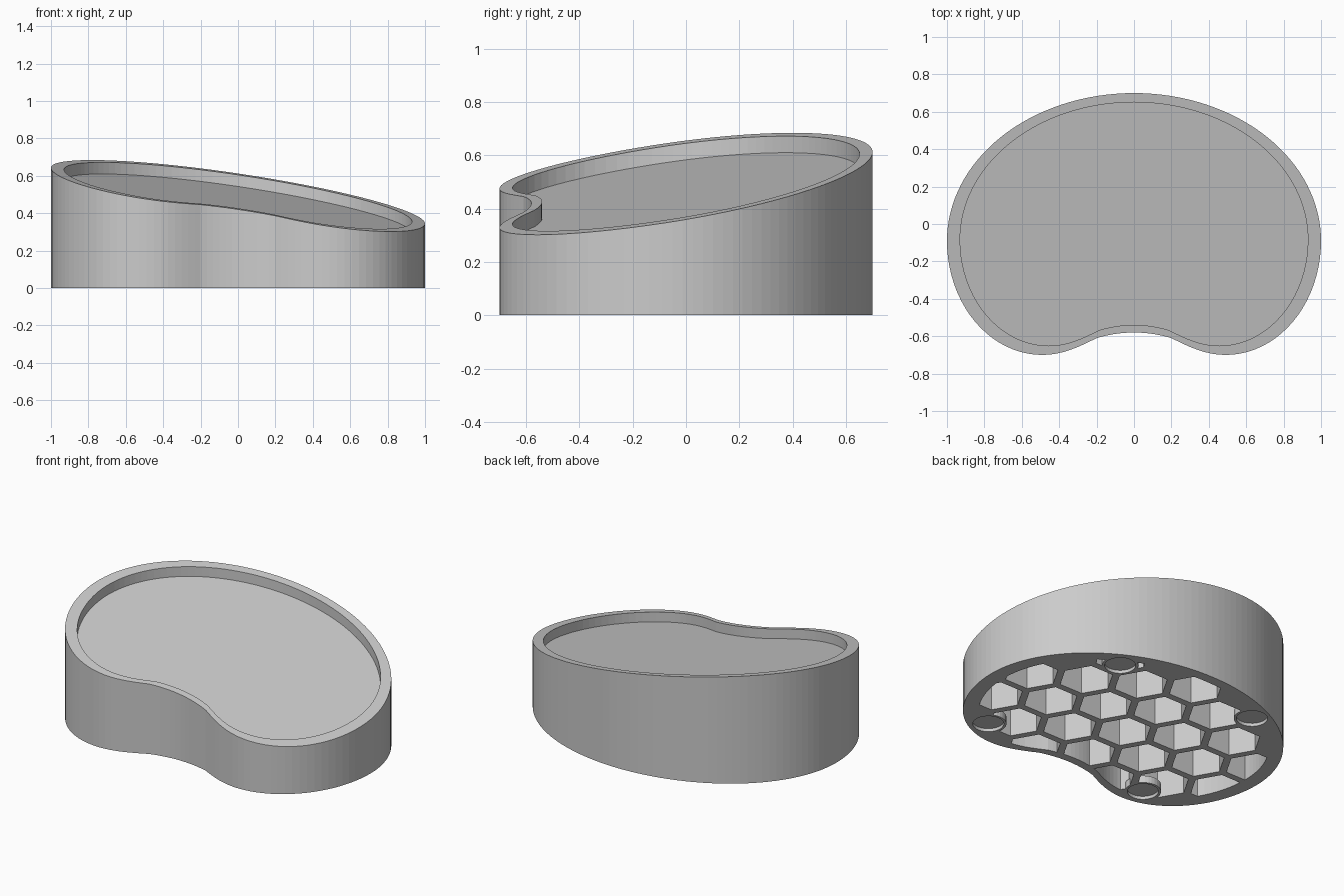
import bpy, bmesh, math

if "Cube" in bpy.data.objects:
    bpy.data.objects.remove(bpy.data.objects["Cube"])

PLANE = (0.507, -0.149, 0.15)          # tilted top: z = a + b*x + c*y
RECESS, SKIN = 0.062, 0.05             # tray depth, floor thickness
FEET = [(0.49, 0.46), (-0.485, 0.48), (0.64, -0.545), (-0.545, -0.57)]


def top_z(x, y, drop=0.0):
    return PLANE[0] + PLANE[1] * x + PLANE[2] * y - drop


# kidney outline: right half, then mirrored
def outline(scale):
    half = []
    for i in range(32):                # broad back ellipse
        t = math.pi / 2 * i / 32
        half.append((math.sin(t), -0.09 + 0.79 * math.cos(t)))
    for i in range(20):                # front lobe
        t = math.pi / 2 * i / 20
        half.append((0.49 + 0.51 * math.cos(t), -0.09 - 0.61 * math.sin(t)))
    b = [(0.49, -0.70), (0.38, -0.70), (0.29, -0.655), (0.20, -0.61)]
    for i in range(8):                 # lobe into notch
        t = i / 8
        w = ((1 - t) ** 3, 3 * t * (1 - t) ** 2, 3 * t * t * (1 - t), t ** 3)
        half.append(tuple(sum(k * p[j] for k, p in zip(w, b)) for j in (0, 1)))
    for i in range(7):                 # notch arc
        x = 0.2 * (1 - i / 6)
        half.append((x, -0.58 - 0.03 * (x / 0.2) ** 2))
    pts = half + [(-x, y) for x, y in reversed(half[1:-1])]
    return [(x * scale, y * scale) for x, y in reversed(pts)]


def make_object(name, bm):
    bmesh.ops.recalc_face_normals(bm, faces=bm.faces)
    me = bpy.data.meshes.new(name)
    bm.to_mesh(me)
    bm.free()
    ob = bpy.data.objects.new(name, me)
    bpy.context.collection.objects.link(ob)
    return ob


def add_prism(bm, pts, z0, height):
    lo = [bm.verts.new((x, y, z0)) for x, y in pts]
    hi = [bm.verts.new((x, y, height(x, y))) for x, y in pts]
    n = len(pts)
    bm.faces.new(lo)
    bm.faces.new(hi)
    for i in range(n):
        bm.faces.new((lo[i], lo[(i + 1) % n], hi[(i + 1) % n], hi[i]))


def ngon(cx, cy, r, n):
    return [(cx + r * math.cos(2 * math.pi * i / n), cy + r * math.sin(2 * math.pi * i / n))
            for i in range(n)]


# clip a polygon by a convex counter-clockwise one
def clip(poly, convex):
    for (ax, ay), (bx, by) in zip(convex, convex[1:] + convex[:1]):
        out = []
        side = lambda p: (bx - ax) * (p[1] - ay) - (by - ay) * (p[0] - ax)
        for p, q in zip(poly, poly[1:] + poly[:1]):
            sp, sq = side(p), side(q)
            if sp >= 0:
                out.append(p)
            if (sp > 0 > sq) or (sp < 0 < sq):
                t = sp / (sp - sq)
                out.append((p[0] + t * (q[0] - p[0]), p[1] + t * (q[1] - p[1])))
        poly = out
        if not poly:
            break
    return poly


def area(p):
    return abs(sum(a[0] * b[1] - b[0] * a[1] for a, b in zip(p, p[1:] + p[:1]))) / 2


def cut(ob, cutter):
    m = ob.modifiers.new("cut", 'BOOLEAN')
    m.operation, m.solver, m.object = 'DIFFERENCE', 'EXACT', cutter
    dg = bpy.context.evaluated_depsgraph_get()
    me = bpy.data.meshes.new_from_object(ob.evaluated_get(dg))
    ob.modifiers.clear()
    ob.data = me
    bpy.data.objects.remove(cutter)


# tray body: wall, rim, recess wall, floor
bm = bmesh.new()
outer, inner = outline(1.0), outline(0.93)
rings = [[bm.verts.new((x, y, 0)) for x, y in outer],
         [bm.verts.new((x, y, top_z(x, y))) for x, y in outer],
         [bm.verts.new((x, y, top_z(x, y))) for x, y in inner],
         [bm.verts.new((x, y, top_z(x, y, RECESS))) for x, y in inner]]
n = len(outer)
for a, b in zip(rings, rings[1:]):
    for i in range(n):
        bm.faces.new((a[i], a[(i + 1) % n], b[(i + 1) % n], b[i]))
bm.faces.new(rings[0])
bm.faces.new(rings[-1])
body = make_object("tray_body", bm)

# honeycomb pockets under the floor
PITCH, RIB = 0.32, 0.042
region = outline(0.91)
bm = bmesh.new()
for col in range(-4, 5):
    for row in range(-4, 5):
        cx = col * PITCH * math.sqrt(3) / 2 - 0.02
        cy = (row + (0.5 if col % 2 == 0 else 0)) * PITCH + 0.05
        cell = clip(region, ngon(cx, cy, (PITCH - RIB) / math.sqrt(3), 6))
        if len(cell) > 2 and area(cell) > 0.022:
            add_prism(bm, cell, -0.1, lambda x, y: top_z(x, y, RECESS + SKIN))
cells = make_object("cell_cutter", bm)

# short bosses around the foot sockets
bm = bmesh.new()
for x, y in FEET:
    add_prism(bm, ngon(x, y, 0.105, 32), -0.2, lambda x, y: 0.045)
cut(cells, make_object("boss_cutter", bm))
cut(body, cells)

# round foot sockets
bm = bmesh.new()
for x, y in FEET:
    add_prism(bm, ngon(x, y, 0.09, 32), -0.1, lambda x, y: 0.02)
cut(body, make_object("socket_cutter", bm))

# single grey material
mat = bpy.data.materials.new("plain_grey")
mat.diffuse_color = (0.6, 0.6, 0.6, 1)
mat.use_nodes = True
mat.node_tree.nodes["Principled BSDF"].inputs["Base Color"].default_value = mat.diffuse_color
body.data.materials.clear()
body.data.materials.append(mat)
for p in body.data.polygons:
    p.material_index = 0
    p.use_smooth = False
